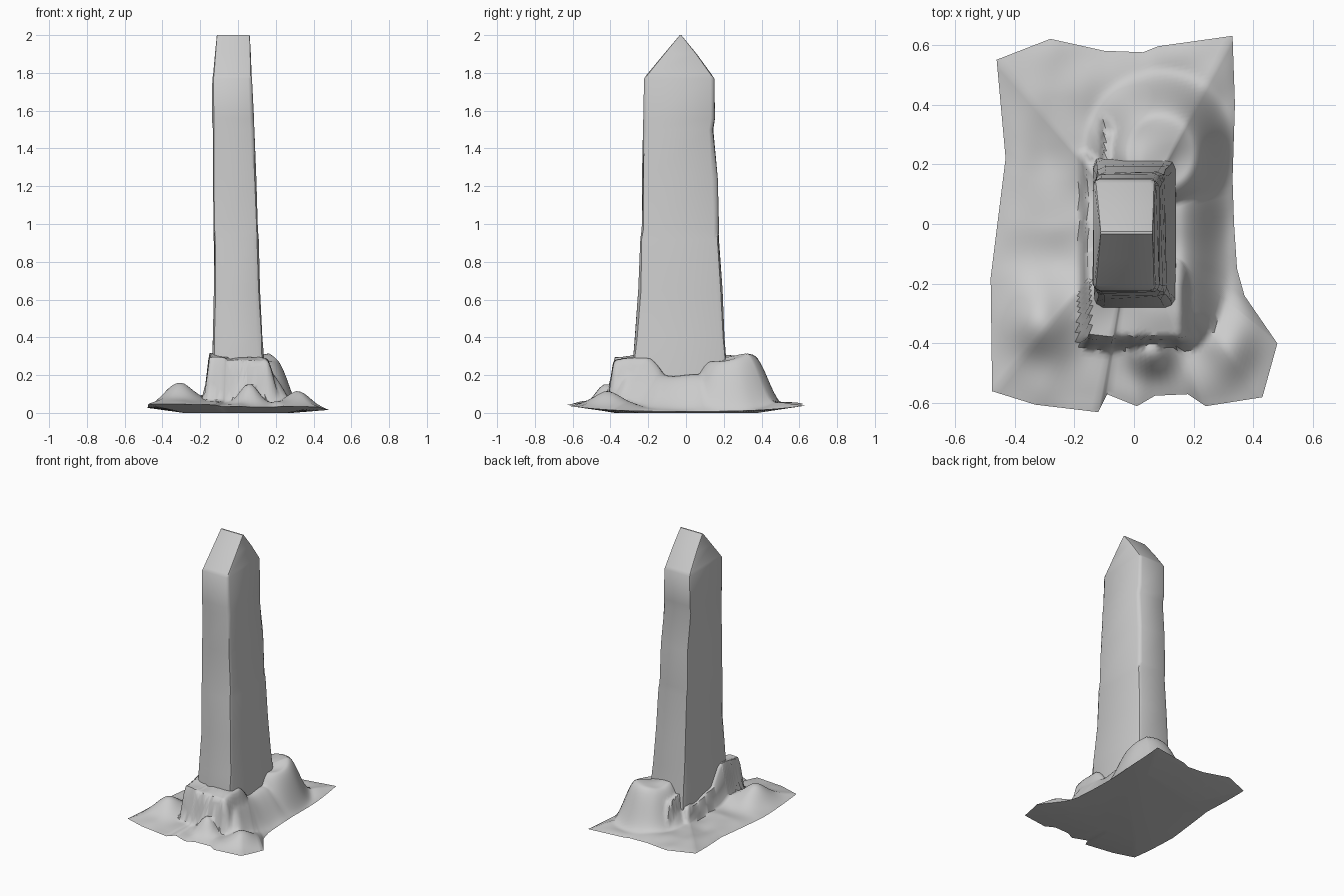
import bpy, bmesh, random
from math import sin, cos, pi, exp, atan2
from mathutils import noise, Vector

if "Cube" in bpy.data.objects:
    bpy.data.objects.remove(bpy.data.objects["Cube"])

random.seed(4)


def finish(name, bm, angle):
    bmesh.ops.recalc_face_normals(bm, faces=bm.faces)
    me = bpy.data.meshes.new(name)
    bm.to_mesh(me)
    bm.free()
    ob = bpy.data.objects.new(name, me)
    bpy.context.collection.objects.link(ob)
    bpy.ops.object.select_all(action='DESELECT')
    ob.select_set(True)
    bpy.context.view_layer.objects.active = ob
    bpy.ops.object.shade_smooth_by_angle(angle=angle)
    return ob


def bridge(bm, a, b):
    n = len(a)
    for i in range(n):
        bm.faces.new((a[i], a[(i + 1) % n], b[(i + 1) % n], b[i]))


# Standing stone: tapered loft with softened corners and a ridged top
def section(bm, z, x0, x1, y0, y1, c, jit):
    ring = []
    for cx, cy, a0 in ((x1 - c, y1 - c, 0), (x0 + c, y1 - c, 90),
                       (x0 + c, y0 + c, 180), (x1 - c, y0 + c, 270)):
        for k in range(3):
            a = (a0 + 45 * k) * pi / 180
            ring.append(bm.verts.new((cx + c * cos(a) + random.uniform(-jit, jit),
                                      cy + c * sin(a) + random.uniform(-jit, jit), z)))
    return ring


sections = [  # z, x0, x1, y0, y1, corner, wobble
    (0.03, -0.137, 0.145, -0.285, 0.23, 0.03, 0),
    (0.28, -0.137, 0.137, -0.28, 0.215, 0.03, 0.003),
    (0.40, -0.132, 0.131, -0.268, 0.205, 0.03, 0.004),
    (0.65, -0.127, 0.118, -0.25, 0.19, 0.028, 0.004),
    (0.92, -0.125, 0.106, -0.242, 0.175, 0.027, 0.004),
    (0.97, -0.128, 0.103, -0.234, 0.172, 0.025, 0.004),
    (1.24, -0.133, 0.094, -0.23, 0.165, 0.025, 0.004),
    (1.50, -0.135, 0.084, -0.226, 0.142, 0.022, 0.003),
    (1.56, -0.136, 0.082, -0.225, 0.153, 0.022, 0.003),
    (1.77, -0.136, 0.074, -0.222, 0.15, 0.02, 0),
    (1.79, -0.132, 0.072, -0.208, 0.137, 0.018, 0),
    (1.90, -0.122, 0.068, -0.117, 0.057, 0.012, 0),
    (2.00, -0.112, 0.062, -0.033, -0.025, 0.003, 0),
]
bm = bmesh.new()
rings = [section(bm, *s) for s in sections]
for a, b in zip(rings, rings[1:]):
    bridge(bm, a, b)
bm.faces.new(rings[0])
bm.faces.new(rings[-1])
finish("standing_stone", bm, 0.6)


# Ground: ragged slab whose height is a sum of soft mounds
def step(d, w):
    t = min(max(d / w, 0), 1)
    return t * t * (3 - 2 * t)


def box(x, y, x0, x1, y0, y1, wl, wr, wf, wb):
    return (step(x - x0 + wl, wl) * step(x1 + wr - x, wr)
            * step(y - y0 + wf, wf) * step(y1 + wb - y, wb))


def bump(x, y, cx, cy, sx, sy):
    return exp(-((x - cx) / sx) ** 2 - ((y - cy) / sy) ** 2)


def rim(x, y):
    return 0.008 + 0.03 * (abs(y) / 0.63) ** 3 + 0.018 * max(0, -x) / 0.48


def mounds(x, y):
    r = (((x - 0.09) / 0.21) ** 2 + ((y - 0.24) / 0.23) ** 2) ** 0.5
    front = 0.235 * box(x, y, -0.15, 0.15, -0.375, -0.2, 0.03, 0.09, 0.05, 0.25)
    left = (0.12 - 0.15 * y) * box(x, y, -0.155, 0.1, -0.38, 0.2, 0.03, 0.1, 0.03, 0.05)
    right = 0.175 * box(x, y, -0.1, 0.15, -0.3, 0.3, 0.02, 0.18, 0.15, 0.1)
    back = 0.25 * step(1.25 - r, 0.75)
    h = max(front, left, right, back)
    h = max(h, 0.10 * bump(x, y, -0.33, -0.33, 0.11, 0.11))
    h = max(h, 0.07 * bump(x, y, 0.33, -0.42, 0.10, 0.12))
    h = max(h, 0.12 * bump(x, y, 0.06, -0.43, 0.07, 0.08))
    return h + 0.02 * noise.noise(Vector((x * 7, y * 7, 2.3)))


outline = [(0.335, 0.0), (0.33, 0.15), (0.338, 0.40), (0.33, 0.63), (0.08, 0.595),
           (0.03, 0.575), (-0.10, 0.58), (-0.28, 0.62), (-0.46, 0.55), (-0.43, 0.22),
           (-0.48, -0.18), (-0.475, -0.56), (-0.33, -0.605), (-0.12, -0.63),
           (-0.09, -0.57), (0.01, -0.61), (0.07, -0.575), (0.18, -0.57), (0.24, -0.61),
           (0.43, -0.58), (0.48, -0.40), (0.37, -0.24), (0.345, -0.15)]
edge = []
for i, p in enumerate(outline):
    q = outline[(i + 1) % len(outline)]
    n = max(1, round(((p[0] - q[0]) ** 2 + (p[1] - q[1]) ** 2) ** 0.5 / 0.025))
    edge += [(p[0] + (q[0] - p[0]) * k / n, p[1] + (q[1] - p[1]) * k / n) for k in range(n)]

bm = bmesh.new()
STEPS = 40
prev = None
for s in range(STEPS, 5, -1):
    t = s / STEPS
    ring = []
    for ex, ey in edge:
        x, y = ex * t, ey * t
        z = rim(ex, ey)
        if s < STEPS:
            z = max(z + 0.002, z + (0.018 + mounds(x, y)) * (1 - t ** 9))
        ring.append(bm.verts.new((x, y, z)))
    if prev:
        bridge(bm, prev, ring)
    else:
        border = ring
    prev = ring
bm.faces.new(prev)

# Underside: shallow dish closing the slab
inner = [bm.verts.new((x * 0.6, y * 0.6, 0)) for x, y in edge]
bridge(bm, border, inner)
bm.faces.new(inner)
finish("ground_mound", bm, 0.9)
